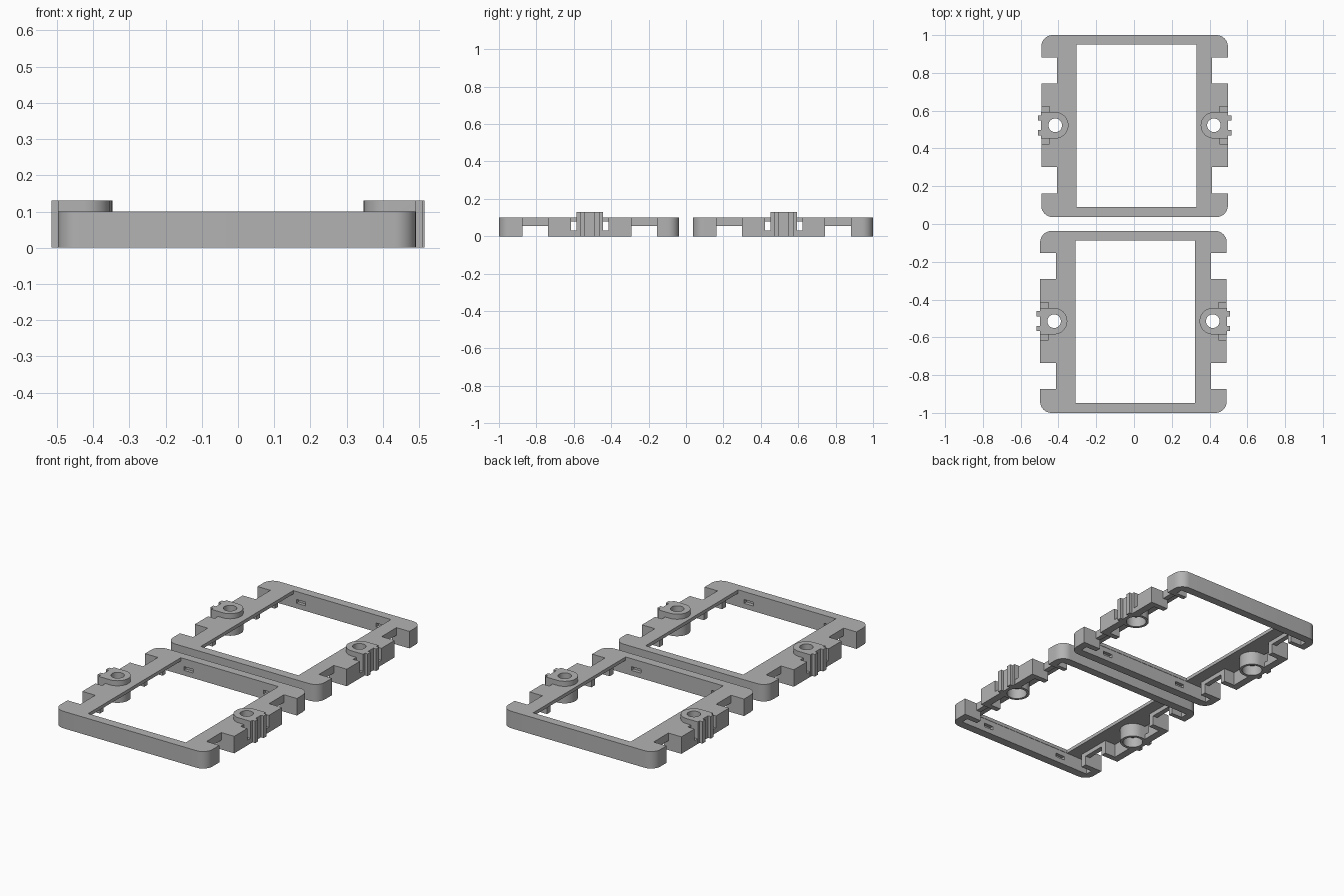
import bpy
import bmesh
import math

cube = bpy.data.objects.get("Cube")
if cube:
    bpy.data.objects.remove(cube, do_unlink=True)

grey = bpy.data.materials.new("plain grey")
grey.use_nodes = True
GREY = (0.45, 0.45, 0.45, 1)
grey.diffuse_color = GREY
grey.node_tree.nodes["Principled BSDF"].inputs["Base Color"].default_value = GREY


def prism(name, points, z0, z1):
    """Extrude a counter-clockwise outline from z0 to z1."""
    bm = bmesh.new()
    face = bm.faces.new([bm.verts.new((x, y, z0)) for x, y in points])
    top = bmesh.ops.extrude_face_region(bm, geom=[face])["geom"]
    for v in top:
        if isinstance(v, bmesh.types.BMVert):
            v.co.z = z1
    bmesh.ops.recalc_face_normals(bm, faces=bm.faces)
    mesh = bpy.data.meshes.new(name)
    bm.to_mesh(mesh)
    bm.free()
    obj = bpy.data.objects.new(name, mesh)
    bpy.context.collection.objects.link(obj)
    mesh.materials.append(grey)
    return obj


def arc(cx, cy, r, a0, a1, n):
    angles = [math.radians(a0 + (a1 - a0) * i / n) for i in range(n + 1)]
    return [(cx + r * math.cos(a), cy + r * math.sin(a)) for a in angles]


def box(x0, x1, y0, y1, z0, z1):
    x0, x1 = sorted((x0, x1))
    y0, y1 = sorted((y0, y1))
    return prism("block", [(x0, y0), (x1, y0), (x1, y1), (x0, y1)], z0, z1)


def disc(cx, cy, r, z0, z1):
    return prism("disc", arc(cx, cy, r, 0, 360, 32)[:-1], z0, z1)


def combine(target, tool, operation="DIFFERENCE"):
    mod = target.modifiers.new("combine", "BOOLEAN")
    mod.operation = operation
    mod.solver = "EXACT"
    mod.object = tool
    bpy.context.view_layer.objects.active = target
    bpy.ops.object.modifier_apply(modifier=mod.name)
    bpy.data.objects.remove(tool, do_unlink=True)


HX, HY, H, R = 0.494, 0.4815, 0.1, 0.06
MID = 0.004        # centre line of the clips
PLATE = 0.08       # underside of the top plate

# Rounded outer body
outline = []
for sx, sy, a in ((1, 1, 0), (-1, 1, 90), (-1, -1, 180), (1, -1, 270)):
    outline += arc(sx * (HX - R), sy * (HY - R), R, a, a + 90, 8)
frame = prism("back_frame", outline, 0, H)

# Central opening and hollow underside
combine(frame, box(-0.308, 0.327, -0.429, 0.431, -0.1, 0.2))
combine(frame, box(-0.38, 0.38, -0.431, 0.433, -0.1, PLATE))

for s in (-1, 1):
    for t in (-1, 1):
        # Side notches, with an open passage below the rim
        y0, y1 = MID + t * 0.222, MID + t * 0.36
        combine(frame, box(s * 0.41, s * 0.6, y0, y1, -0.1, 0.2))
        combine(frame, box(s * 0.37, s * 0.6, y0, y1, -0.1, 0.055))
        # Corner pockets
        combine(frame, box(s * 0.37, s * 0.45, t * 0.39, t * 0.432, -0.1, PLATE))
        # Small sockets inside the end walls
        combine(frame, box(s * 0.23, s * 0.29, t * 0.42, t * 0.452, 0.03, 0.052))
    # Channel behind the side wall, and the relief slots beside the clip
    combine(frame, box(s * 0.37, s * 0.45, MID - 0.19, MID + 0.19, -0.1, PLATE))
    combine(frame, box(s * 0.45, s * 0.6, MID - 0.1, MID + 0.1, 0.03, 0.2))

    # Screw boss with a rounded inner end and a flat outer end
    cx = s * 0.42
    a = 90 if s > 0 else -90
    points = arc(cx, MID, 0.07, a, a + 180, 20)
    points += [(s * 0.4945, MID - s * 0.07), (s * 0.4945, MID + s * 0.07)]
    combine(frame, prism("boss", points, 0, 0.13), "UNION")
    # Grip ribs
    for t in (-1, 1):
        rib = box(s * 0.48, s * 0.512, MID + t * 0.025, MID + t * 0.053, 0, 0.13)
        combine(frame, rib, "UNION")
    # Screw hole and wider recess underneath
    combine(frame, disc(cx, MID, 0.036, -0.1, 0.2))
    combine(frame, disc(cx, MID, 0.055, -0.1, 0.06))

# Keep rounded walls smooth and edges sharp
bpy.ops.object.select_all(action="DESELECT")
frame.select_set(True)
bpy.context.view_layer.objects.active = frame
bpy.ops.object.shade_smooth_by_angle(angle=math.radians(30))

# Two identical frames, one behind the other
front = frame.copy()
front.data = frame.data.copy()
front.name = "front_frame"
bpy.context.collection.objects.link(front)
frame.location = (0.003, 0.5185, 0)
front.location = (-0.003, -0.5185, 0)
